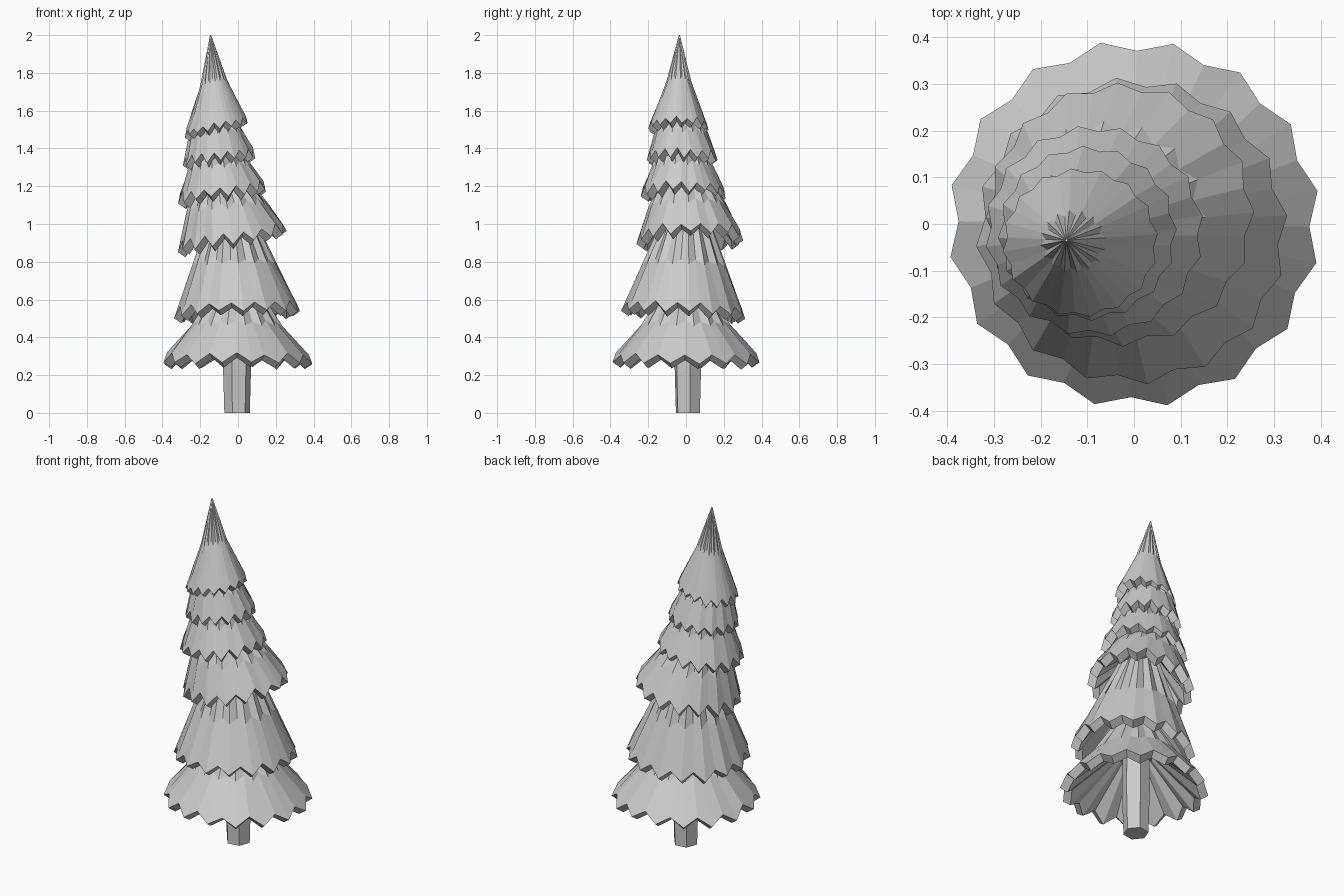
import bpy, bmesh, math, random
from mathutils import Vector

cube = bpy.data.objects.get("Cube")
if cube:
    bpy.data.objects.remove(cube)
random.seed(4)

grey = bpy.data.materials.new("plain grey")
grey.use_nodes = True
colour = (0.6, 0.6, 0.6, 1)
grey.diffuse_color = colour
grey.node_tree.nodes["Principled BSDF"].inputs["Base Color"].default_value = colour

PLEATS = 16
STEPS = PLEATS * 2


def build(name, rings):
    """Skin a stack of equal vertex rings and cap both ends."""
    bm = bmesh.new()
    loops = [[bm.verts.new(p) for p in ring] for ring in rings]
    n = len(loops[0])
    for a, b in zip(loops, loops[1:]):
        for i in range(n):
            j = (i + 1) % n
            bm.faces.new((a[i], a[j], b[j], b[i]))
    bm.faces.new(loops[0])
    bm.faces.new(loops[-1])
    bmesh.ops.recalc_face_normals(bm, faces=bm.faces)
    mesh = bpy.data.meshes.new(name)
    bm.to_mesh(mesh)
    bm.free()
    mesh.materials.append(grey)
    obj = bpy.data.objects.new(name, mesh)
    bpy.context.collection.objects.link(obj)


def tier(name, centre, radii, z, tilt, top, top_r, sag, drop, turn):
    """Pleated skirt: top ring, sagging middle, zigzag rim, folded lip, hollow."""
    cx, cy = centre
    rx, ry = radii
    top = Vector(top)
    upper, middle, rim, lip, hollow = [], [], [], [], []
    for i in range(STEPS):
        a = turn + math.tau * i / STEPS
        d = Vector((math.cos(a), math.sin(a), 0))
        valley = i % 2
        k = 0.94 if valley else 1.0
        x, y = d.x * rx * k, d.y * ry * k
        h = z + tilt[0] * x + tilt[1] * y + random.uniform(-0.008, 0.008)
        h += drop / 2 if valley else -drop / 2
        edge = Vector((cx + x, cy + y, h))
        head = top + d * top_r * (0.85 if valley else 1)
        mid = edge.lerp(head, 0.5)
        mid -= d * (sag + (0.006 if valley else 0))
        low = edge - d * 0.04 - Vector((0, 0, 0.027))
        upper.append(head)
        middle.append(mid)
        rim.append(edge)
        lip.append(low)
        hollow.append(low.lerp(top - Vector((0, 0, 0.08)), 0.72))
    build(name, [upper, middle, rim, lip, hollow])


# Skirts from the ground up, each leaning towards the offset tip
tier("lowest_branches", (0, 0), (0.4, 0.395), 0.288, (0, 0),
     (-0.01, 0, 0.66), 0.12, 0.016, 0.05, 0.18)
tier("second_branches", (-0.005, -0.015), (0.335, 0.33), 0.545, (0.04, -0.06),
     (-0.035, 0, 1.04), 0.12, 0.0, 0.05, 0.1)
tier("third_branches", (-0.03, 0.02), (0.288, 0.283), 0.935, (0.17, 0.04),
     (-0.09, 0, 1.27), 0.12, -0.01, 0.055, 0.02)
tier("fourth_branches", (-0.085, -0.015), (0.235, 0.227), 1.17, (0.14, 0),
     (-0.11, -0.02, 1.45), 0.11, 0, 0.05, 0.15)
tier("fifth_branches", (-0.1, -0.02), (0.192, 0.188), 1.355, (0.12, 0),
     (-0.13, -0.03, 1.62), 0.08, -0.01, 0.045, 0.05)
tier("top_branches", (-0.115, -0.04), (0.167, 0.16), 1.515, (0.2, 0),
     (-0.145, -0.035, 2.0), 0.003, 0.014, 0.04, 0.12)

# Six-sided trunk, hidden inside the skirts at its upper end
trunk = []
for height, r in ((0, 0.068), (0.27, 0.076), (0.6, 0.07)):
    trunk.append([Vector((math.cos(a) * r - 0.005, math.sin(a) * r + 0.01, height))
                  for a in (0.15 + math.tau * i / 6 for i in range(6))])
build("trunk", trunk)
